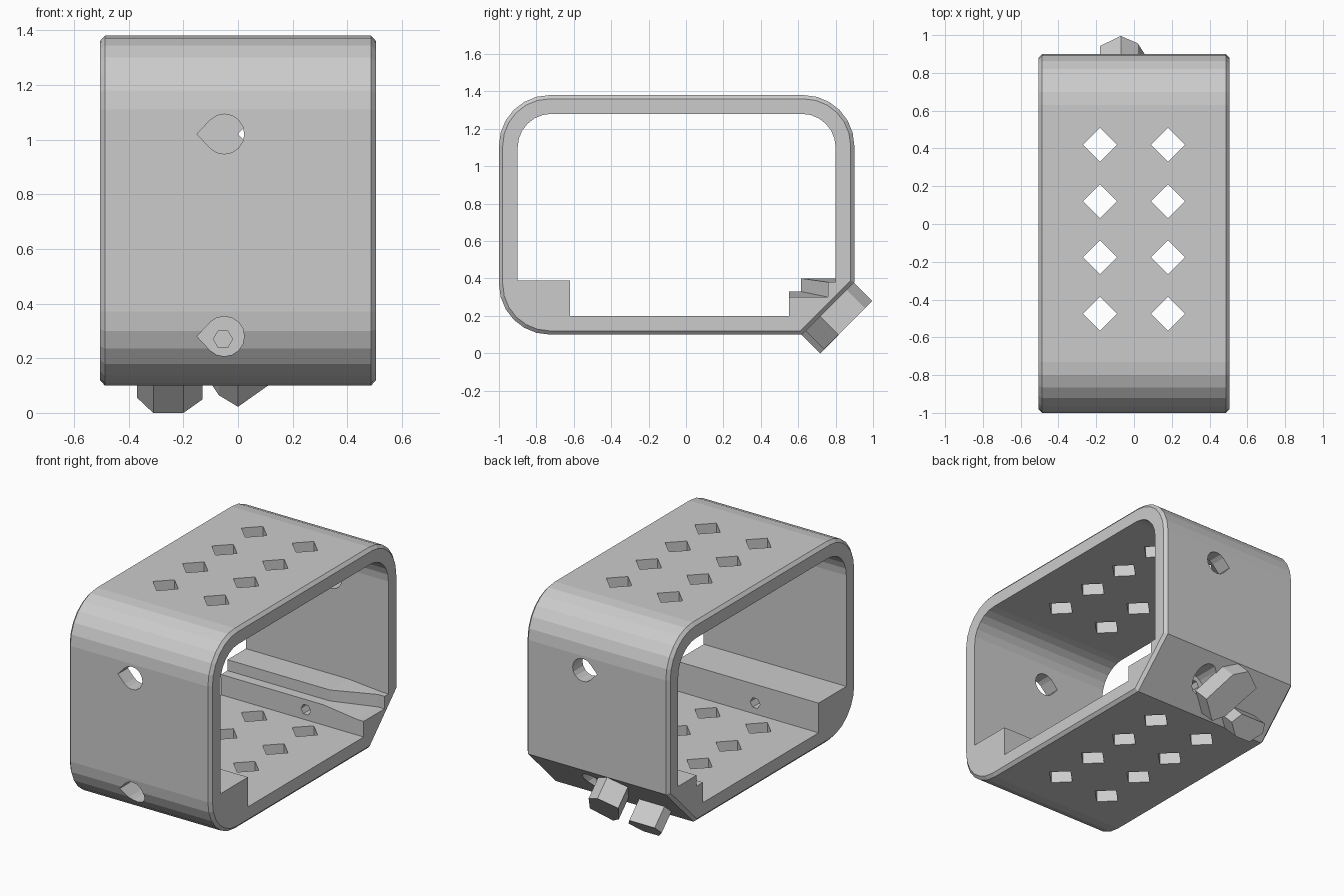
import bpy, bmesh
from math import sin, cos, radians, sqrt
from mathutils import Vector

if "Cube" in bpy.data.objects:
    bpy.data.objects.remove(bpy.data.objects["Cube"])


def loft(name, rings):
    """Closed solid through rings of equal point count."""
    bm = bmesh.new()
    vs = [[bm.verts.new(p) for p in r] for r in rings]
    n = len(rings[0])
    for a, b in zip(vs, vs[1:]):
        for i in range(n):
            j = (i + 1) % n
            bm.faces.new((a[i], a[j], b[j], b[i]))
    bm.faces.new(vs[0][::-1])
    bm.faces.new(vs[-1])
    bmesh.ops.recalc_face_normals(bm, faces=bm.faces)
    me = bpy.data.meshes.new(name)
    bm.to_mesh(me)
    bm.free()
    ob = bpy.data.objects.new(name, me)
    bpy.context.collection.objects.link(ob)
    return ob


def cut(target, cutter):
    cutter.hide_render = True
    m = target.modifiers.new("cut", 'BOOLEAN')
    m.operation, m.solver, m.object = 'DIFFERENCE', 'EXACT', cutter
    bpy.context.view_layer.objects.active = target
    bpy.ops.object.modifier_apply(modifier=m.name)
    bpy.data.objects.remove(cutter, do_unlink=True)


def arc(cy, cz, r, a0, a1, n):
    return [(cy + r * cos(radians(a0 + (a1 - a0) * i / n)),
             cz + r * sin(radians(a0 + (a1 - a0) * i / n))) for i in range(n + 1)]


# Outer housing: rounded rectangle with a chamfered rear lower corner
def outer(i):
    c = 0.586 * i
    r = 0.27 - i
    return ([(0.62 - c + i * 0.17, 0.1 + i), (0.9 - i, 0.38 + c - i * 0.17)]
            + arc(0.63, 1.11, r, 0, 90, 6) + arc(-0.73, 1.11, r, 90, 180, 6)
            + arc(-0.73, 0.37, r, 180, 270, 6))


def at_x(x, prof):
    return [(x, y, z) for y, z in prof]


housing = loft("housing", [at_x(-0.505, outer(0.02)), at_x(-0.487, outer(0)),
                           at_x(0.487, outer(0)), at_x(0.505, outer(0.02))])


# Through opening, with a front block and a stepped rear ledge
def inner(sy, z1, z2):
    return ([(-0.62, 0.2), (0.55, 0.2), (0.55, z1), (sy, z1), (sy, z2), (0.8, z2)]
            + arc(0.62, 1.1, 0.18, 0, 90, 6) + arc(-0.72, 1.1, 0.18, 90, 180, 6)
            + [(-0.9, 0.39), (-0.62, 0.39)])


cut(housing, loft("opening_cutter", [at_x(-0.6, inner(0.615, 0.33, 0.40)),
                                     at_x(0.22, inner(0.615, 0.33, 0.40)),
                                     at_x(0.46, inner(0.76, 0.30, 0.38)),
                                     at_x(0.6, inner(0.76, 0.30, 0.38))]))

# Diamond vents through the top and the floor
for x in (-0.18, 0.18):
    for y in (0.42, 0.12, -0.175, -0.475):
        d = [(x + 0.09, y), (x, y + 0.09), (x - 0.09, y), (x, y - 0.09)]
        cut(housing, loft("vent_cutter", [[(*p, -0.1) for p in d], [(*p, 1.6) for p in d]]))


# Teardrop screw holes in the front and rear walls
def teardrop(cx, cz, y0, y1):
    p = arc(cx, cz, 0.073, -135, 135, 12) + [(cx - 0.1, cz)]
    cut(housing, loft("hole_cutter", [[(x, y, z) for x, z in p] for y in (y0, y1)]))


def pilot(cx, cz, y0, y1):
    p = arc(cx, cz, 0.035, 0, 300, 5)
    cut(housing, loft("pilot_cutter", [[(x, y, z) for x, z in p] for y in (y0, y1)]))


teardrop(-0.05, 1.02, -1.1, -0.85)
teardrop(0.1, 1.02, 0.75, 1.1)
teardrop(-0.05, 0.28, -1.1, -0.8)
pilot(-0.055, 0.27, -0.9, -0.5)
teardrop(0.1, 0.26, 0.68, 1.1)
pilot(0.095, 0.265, 0.45, 0.75)

# Slanted lugs standing on the rear chamfer; points are (x, distance up the slope)
U = Vector((0, 1, 1)) / sqrt(2)
N = Vector((0, 1, -1)) / sqrt(2)
C = Vector((0, 0.76, 0.24))


def lug(name, pts, height):
    rings = [[C + Vector((x, 0, 0)) + U * u + N * h for x, u in pts] for h in (-0.01, height)]
    return loft(name, rings)


lug("short_lug", [(-0.31, -0.2), (-0.2, -0.2), (-0.13, -0.13),
                  (-0.17, -0.06), (-0.35, -0.06), (-0.37, -0.12)], 0.14)
lug("long_lug", [(0.0, -0.17), (0.11, -0.06), (0.02, 0.14),
                 (-0.07, 0.195), (-0.18, 0.12), (-0.07, -0.11)], 0.138)
